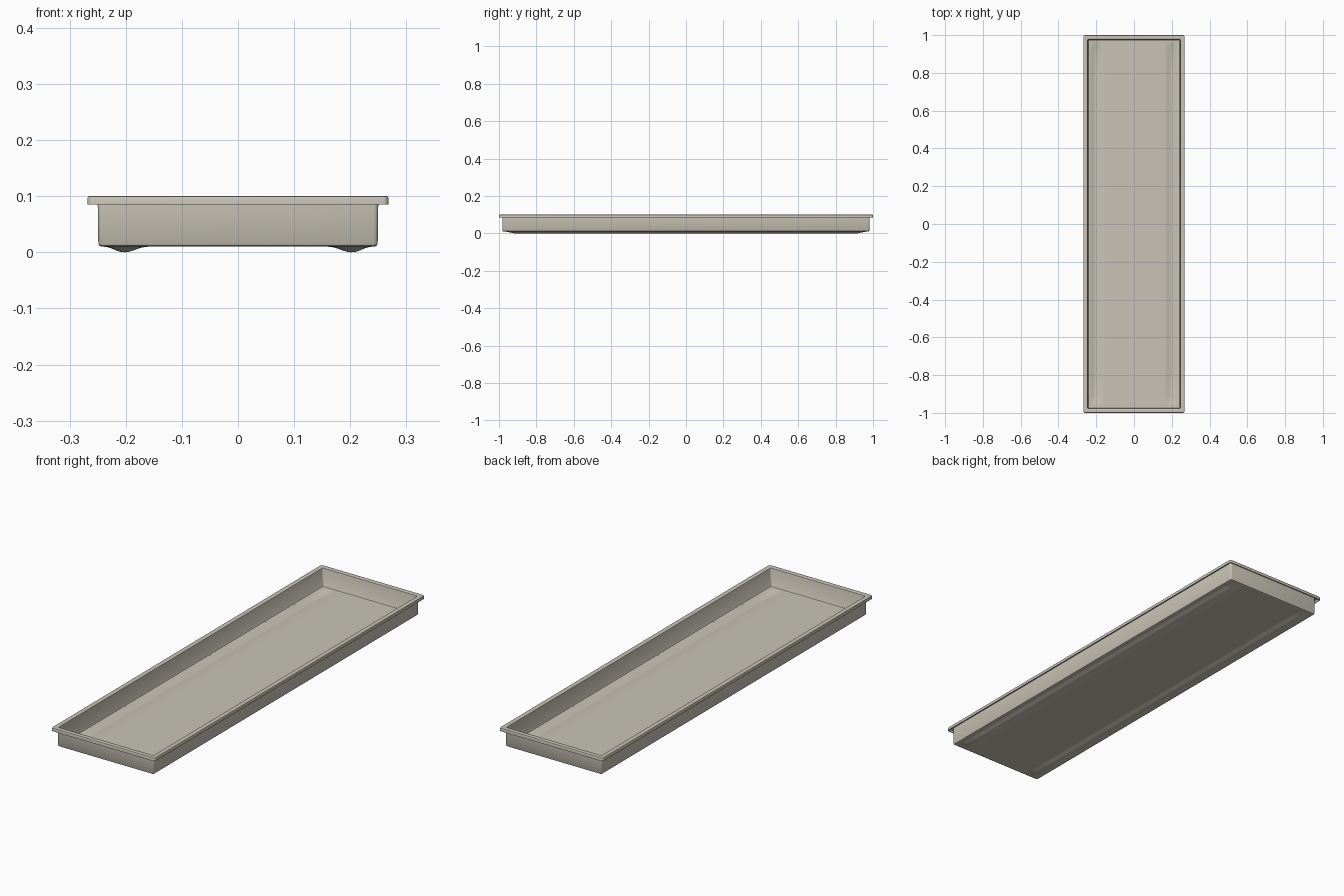
import bpy, bmesh, math

if "Cube" in bpy.data.objects:
    bpy.data.objects.remove(bpy.data.objects["Cube"])

mat = bpy.data.materials.new("warm grey metal")
mat.diffuse_color = (0.58, 0.55, 0.47, 1)
mat.use_nodes = True
mat.node_tree.nodes["Principled BSDF"].inputs["Base Color"].default_value = mat.diffuse_color


def finish(name, bm):
    bmesh.ops.recalc_face_normals(bm, faces=bm.faces)
    me = bpy.data.meshes.new(name)
    bm.to_mesh(me)
    bm.free()
    me.materials.append(mat)
    ob = bpy.data.objects.new(name, me)
    bpy.context.collection.objects.link(ob)
    bpy.ops.object.select_all(action='DESELECT')
    bpy.context.view_layer.objects.active = ob
    ob.select_set(True)
    bpy.ops.object.shade_smooth_by_angle(angle=math.radians(35))
    return ob


def ring(bm, hx, z, r, n=4):
    # rounded rectangle; length follows the width at a constant offset
    hy = hx + 0.732
    verts = []
    for q, (sx, sy) in enumerate(((1, 1), (-1, 1), (-1, -1), (1, -1))):
        for i in range(n + 1):
            a = (q + i / n) * math.pi / 2
            verts.append(bm.verts.new((sx * (hx - r) + r * math.cos(a),
                                       sy * (hy - r) + r * math.sin(a), z)))
    return verts


# Walls and folded lip: one closed cross-section swept round the tray
section = [  # half width, height, corner radius
    (0.238, 0.010, 0.004), (0.243, 0.010, 0.005), (0.247, 0.012, 0.006),
    (0.249, 0.016, 0.007), (0.250, 0.085, 0.008), (0.250, 0.096, 0.008),
    (0.264, 0.096, 0.009), (0.264, 0.085, 0.009), (0.268, 0.085, 0.010),
    (0.268, 0.097, 0.010), (0.267, 0.0995, 0.010), (0.264, 0.1005, 0.009),
    (0.249, 0.1005, 0.007), (0.246, 0.099, 0.006), (0.245, 0.096, 0.005),
    (0.244, 0.018, 0.004), (0.242, 0.015, 0.004), (0.238, 0.014, 0.004)]
bm = bmesh.new()
rings = [ring(bm, *s) for s in section]
for a, b in zip(rings, rings[1:] + rings[:1]):
    for i in range(len(a)):
        j = (i + 1) % len(a)
        bm.faces.new((a[i], a[j], b[j], b[i]))
finish("walls_and_lip", bm)


# Floor: thin sheet with two long shallow pressed channels near the sides
def dip(x, y):
    d = abs(x) - 0.203
    w = 0.036 if d > 0 else 0.042
    across = 0.5 + 0.5 * math.cos(math.pi * min(1, abs(d) / w))
    end = max(0, min(1, (0.965 - abs(y)) / 0.05))
    return 0.0100 * across * end


half = [0.1, 0.16] + [0.165 + 0.0073 * i for i in range(11)] + [0.2395]
xs = [-x for x in reversed(half)] + [0] + half
ys = [-0.971, -0.965, -0.94, -0.915] + [-0.8 + 0.2 * i for i in range(9)] + [0.915, 0.94, 0.965, 0.971]
bm = bmesh.new()
for z0 in (0.010, 0.014):
    g = [[bm.verts.new((x, y, z0 - dip(x, y))) for y in ys] for x in xs]
    for i in range(len(xs) - 1):
        for j in range(len(ys) - 1):
            f = bm.faces.new((g[i][j], g[i + 1][j], g[i + 1][j + 1], g[i][j + 1]))
# close the sheet edges
edges = [e for e in bm.edges if e.is_boundary]
bmesh.ops.bridge_loops(bm, edges=edges)
finish("floor", bm)
